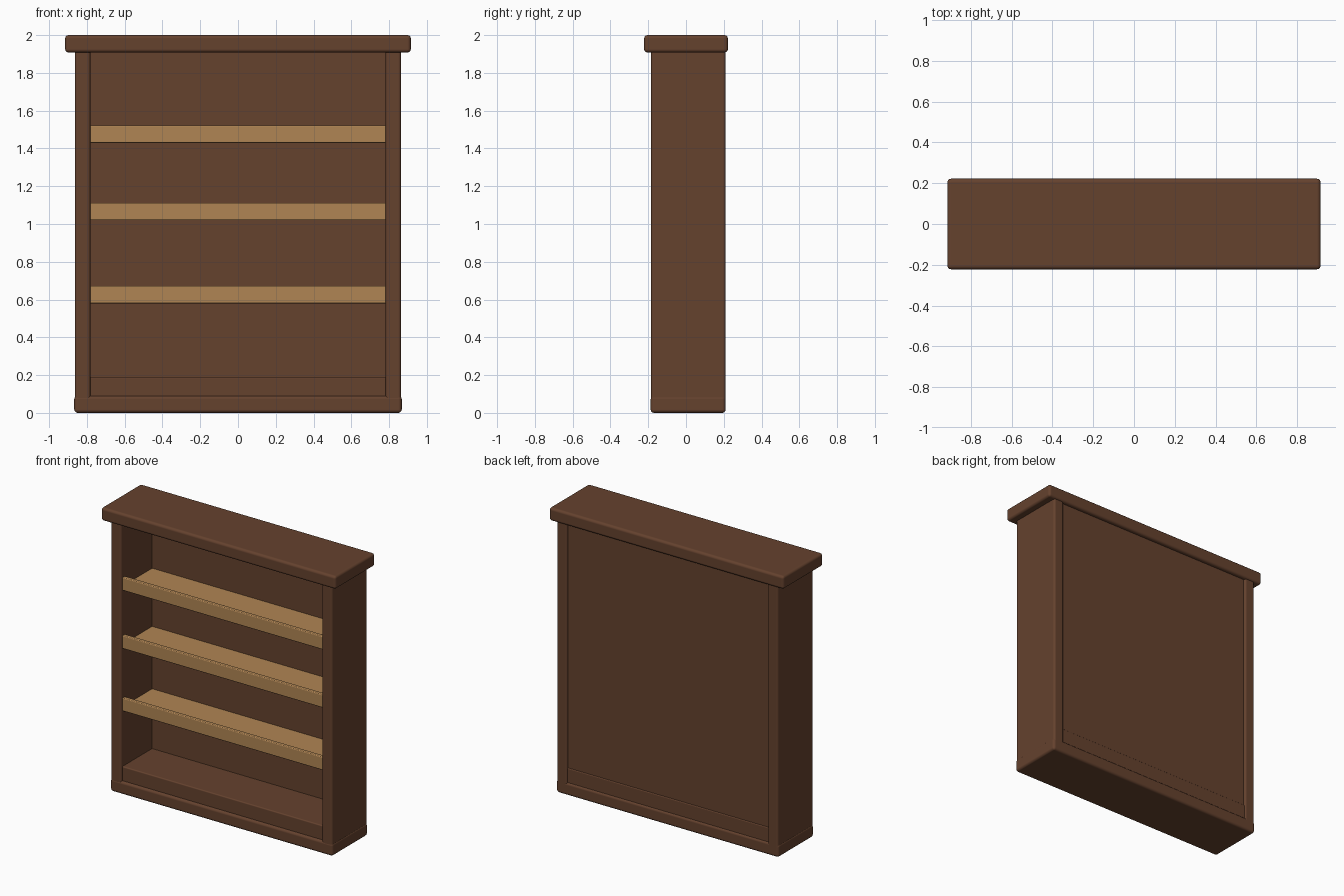
import bpy
import bmesh

cube = bpy.data.objects.get("Cube")
if cube:
    bpy.data.objects.remove(cube, do_unlink=True)


def material(name, color):
    mat = bpy.data.materials.new(name)
    mat.use_nodes = True
    mat.diffuse_color = color
    bsdf = mat.node_tree.nodes["Principled BSDF"]
    bsdf.inputs["Base Color"].default_value = color
    bsdf.inputs["Roughness"].default_value = 0.8
    return mat


dark_wood = material("dark brown wood", (0.130, 0.054, 0.027, 1))
light_wood = material("light tan wood", (0.434, 0.235, 0.088, 1))


def extrude_x(name, profile, x0, x1, mat, bevel):
    """Extrude a (y, z) profile along x and round its edges."""
    bm = bmesh.new()
    face = bm.faces.new([bm.verts.new((x0, y, z)) for y, z in profile])
    result = bmesh.ops.extrude_face_region(bm, geom=[face])
    verts = [g for g in result["geom"] if isinstance(g, bmesh.types.BMVert)]
    bmesh.ops.translate(bm, vec=(x1 - x0, 0, 0), verts=verts)
    bmesh.ops.recalc_face_normals(bm, faces=bm.faces)
    mesh = bpy.data.meshes.new(name)
    bm.to_mesh(mesh)
    bm.free()
    mesh.materials.append(mat)
    obj = bpy.data.objects.new(name, mesh)
    bpy.context.collection.objects.link(obj)
    mod = obj.modifiers.new("rounded edges", "BEVEL")
    mod.width = bevel
    mod.segments = 3
    mod.harden_normals = True
    bpy.ops.object.select_all(action="DESELECT")
    obj.select_set(True)
    bpy.context.view_layer.objects.active = obj
    bpy.ops.object.shade_smooth_by_angle()
    return obj


def box(name, x, y, z, mat=dark_wood, bevel=0.015):
    profile = [(y[0], z[0]), (y[1], z[0]), (y[1], z[1]), (y[0], z[1])]
    return extrude_x(name, profile, x[0], x[1], mat, bevel)


# Case: top board, plinth, recessed floor and back panel
box("top_board", (-0.915, 0.915), (-0.222, 0.222), (1.908, 2.0), bevel=0.018)
box("plinth", (-0.867, 0.867), (-0.187, 0.21), (0, 0.09), bevel=0.018)
box("floor_board", (-0.79, 0.79), (-0.17, 0.2), (0.07, 0.19), bevel=0.008)
box("back_panel", (-0.79, 0.79), (0.16, 0.195), (0.18, 1.92), bevel=0.004)

# Side panels
for name, side in (("left_side", 1), ("right_side", -1)):
    box(name, sorted((side * 0.782, side * 0.863)), (-0.185, 0.21), (0.01, 1.93))

# Shelves with a raised front lip
for name, z in (("lower_shelf", 0.58), ("middle_shelf", 1.02), ("upper_shelf", 1.43)):
    profile = [(-0.17, z), (0.165, z), (0.165, z + 0.032),
               (-0.14, z + 0.032), (-0.14, z + 0.092), (-0.17, z + 0.092)]
    extrude_x(name, profile, -0.785, 0.785, light_wood, 0.006)
